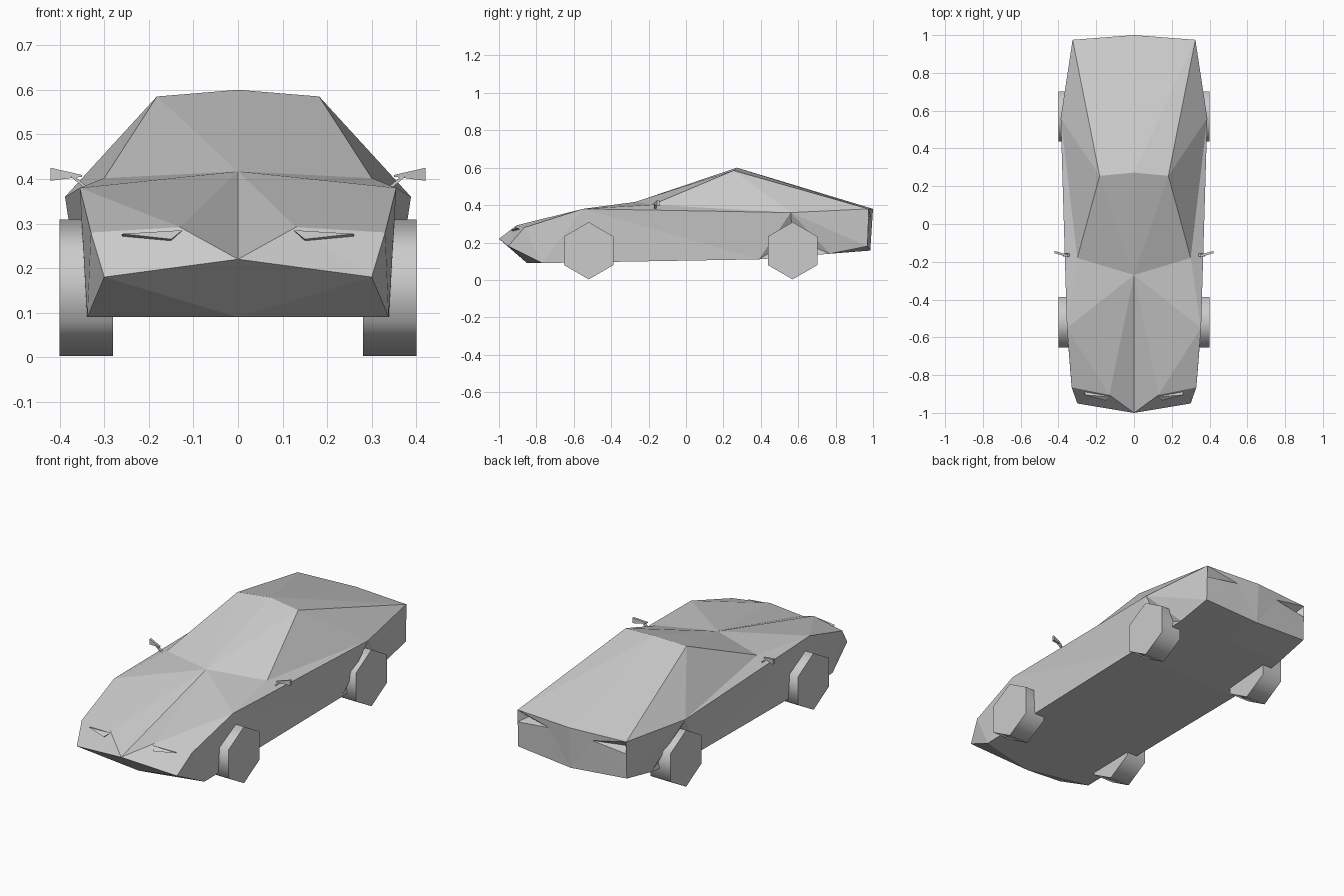
import bpy, bmesh, math

if "Cube" in bpy.data.objects:
    bpy.data.objects.remove(bpy.data.objects["Cube"])


def add_object(name, verts, faces, mirror=True, merge=False):
    mesh = bpy.data.meshes.new(name)
    mesh.from_pydata(verts, [], faces)
    bm = bmesh.new()
    bm.from_mesh(mesh)
    bmesh.ops.recalc_face_normals(bm, faces=bm.faces)
    if merge:
        # mirror the half shell across x = 0 and weld the centre seam
        bmesh.ops.mirror(bm, geom=bm.verts[:] + bm.edges[:] + bm.faces[:],
                         axis='X', merge_dist=0.0005)
        bmesh.ops.remove_doubles(bm, verts=bm.verts, dist=0.0005)
        bmesh.ops.recalc_face_normals(bm, faces=bm.faces)
    bm.to_mesh(mesh)
    bm.free()
    ob = bpy.data.objects.new(name, mesh)
    bpy.context.collection.objects.link(ob)
    if mirror and not merge:
        ob.modifiers.new("Mirror", 'MIRROR').use_mirror_merge = False
    return ob


# Body: one half described by named corner points
P = {
    "nose": (0, -1.0, 0.22), "nose_side": (0.30, -0.95, 0.18),
    "brow": (0.13, -0.905, 0.292), "corner": (0.33, -0.865, 0.28),
    "fender": (0.355, -0.55, 0.38), "cowl": (0, -0.27, 0.417),
    "pillar": (0.30, -0.18, 0.402), "roof": (0.182, 0.255, 0.585),
    "roof_mid": (0, 0.272, 0.60), "haunch": (0.388, 0.56, 0.36),
    "tail": (0.325, 0.975, 0.38), "tail_mid": (0, 1.0, 0.38),
    "light_in": (0.13, 0.987, 0.34), "light_deep": (0.29, 0.93, 0.335),
    "light_low": (0.325, 0.975, 0.315),
    "tail_low": (0.325, 0.97, 0.18), "tail_low_mid": (0, 0.985, 0.157),
    "chin": (0.338, -0.77, 0.09), "chin_mid": (0, -0.85, 0.09),
    "sill": (0.35, 0.39, 0.11), "sill_mid": (0, 0.39, 0.11),
    "arch": (0.315, 0.57, 0.22),
    "arch_back": (0.33, 0.77, 0.14), "arch_mid": (0, 0.77, 0.14),
}
F = [
    # hood and nose
    "nose brow cowl", "brow fender cowl", "brow corner fender",
    "nose nose_side brow", "nose_side corner brow", "fender pillar cowl",
    "nose chin_mid nose_side", "nose_side chin_mid chin",
    # cabin
    "cowl pillar roof", "cowl roof roof_mid", "pillar haunch roof",
    "fender haunch pillar", "roof haunch tail",
    "roof_mid roof tail", "roof_mid tail tail_mid",
    # sides
    "nose_side chin corner", "corner chin fender", "fender chin sill",
    "fender sill haunch", "haunch sill arch", "haunch arch arch_back",
    "sill arch_back arch", "haunch arch_back tail_low",
    "haunch tail_low light_low", "haunch light_low tail",
    # tail with sunken light pockets
    "tail_mid tail light_in", "tail light_deep light_in",
    "light_in light_deep light_low", "tail light_low light_deep",
    "tail_mid light_in tail_low_mid", "light_in tail_low tail_low_mid",
    "light_in light_low tail_low",
    # underside
    "chin_mid sill_mid sill chin", "sill_mid arch_mid arch_back sill",
    "arch_mid tail_low_mid tail_low arch_back",
]
names = list(P)
add_object("car_body", list(P.values()),
           [[names.index(n) for n in f.split()] for f in F], merge=True)


# Small wedge: outline points extruded along an offset
def wedge(name, pts, off):
    n = len(pts)
    back = [tuple(a + b for a, b in zip(p, off)) for p in pts]
    faces = [list(range(n)), list(range(2 * n - 1, n - 1, -1))]
    faces += [[i, (i + 1) % n, n + (i + 1) % n, n + i] for i in range(n)]
    add_object(name, pts + back, faces)


# Headlights lie on the nose slope
wedge("headlight", [(0.125, -0.915, 0.285), (0.26, -0.905, 0.277),
                    (0.15, -0.935, 0.265)], (0, 0.03, -0.01))
# Door mirrors with stalks
wedge("door_mirror", [(0.42, -0.155, 0.425), (0.42, -0.155, 0.396),
                      (0.35, -0.175, 0.405), (0.35, -0.175, 0.409)], (0, 0.012, 0))
wedge("mirror_stalk", [(0.335, -0.172, 0.38), (0.345, -0.172, 0.38),
                       (0.375, -0.172, 0.405), (0.365, -0.172, 0.405)], (0, 0.015, 0))

# Six-sided wheels
for name, y in (("front_wheel", -0.52), ("rear_wheel", 0.57)):
    for side in (-1, 1):
        bpy.ops.mesh.primitive_cylinder_add(
            vertices=6, radius=0.153, depth=0.12,
            location=(side * 0.34, y, 0.156), rotation=(0, math.pi / 2, 0))
        wheel = bpy.context.object
        wheel.name = name
        # turn until a corner points straight up
        bpy.ops.object.transform_apply(location=False, rotation=True)
        top = max(v.co.z for v in wheel.data.vertices)
        if top < 0.15:
            wheel.rotation_euler.x = math.pi / 6
        bpy.ops.object.shade_smooth_by_angle(angle=math.radians(70))
